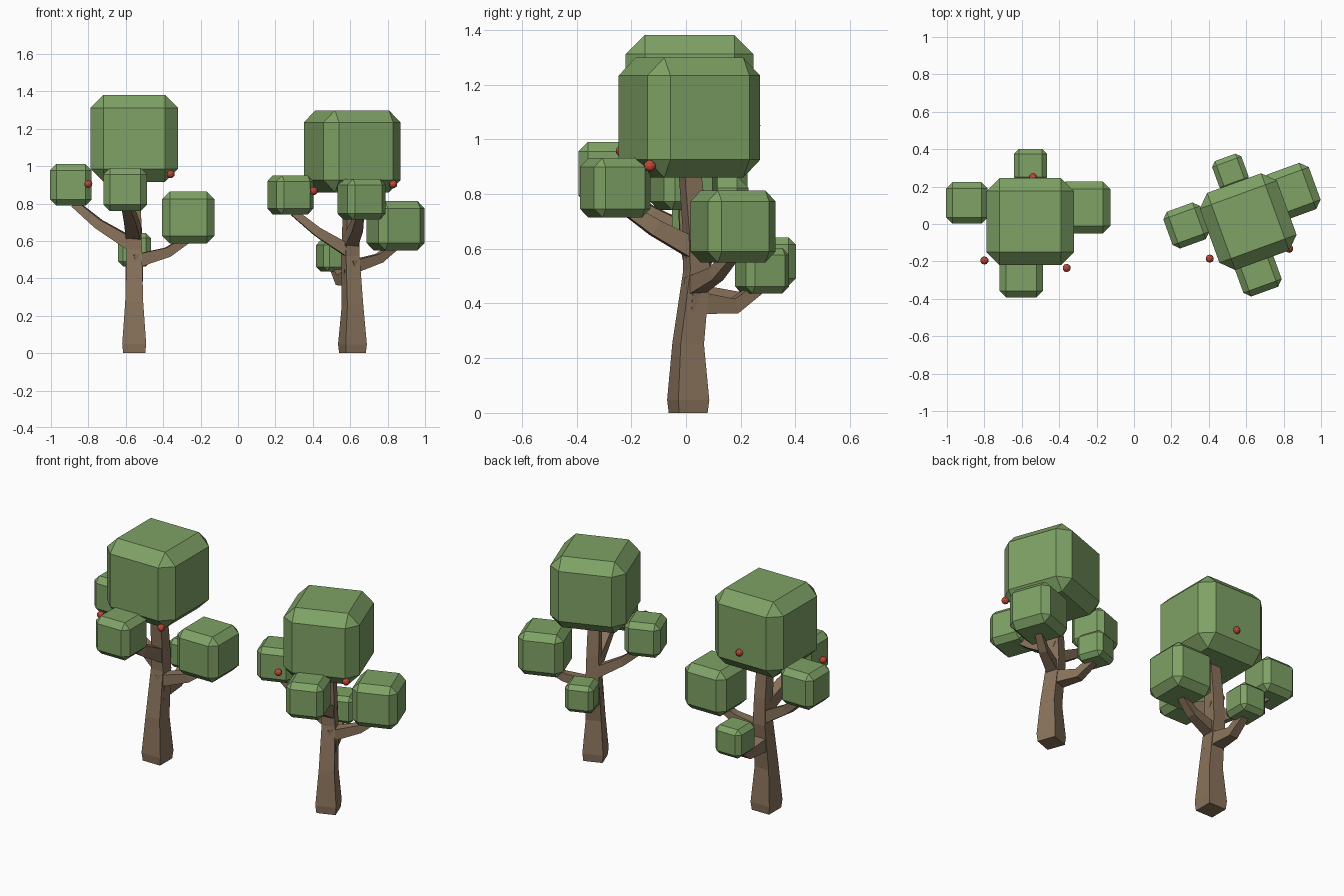
import bpy, bmesh
from math import radians
from mathutils import Matrix, Vector

if "Cube" in bpy.data.objects:
    bpy.data.objects.remove(bpy.data.objects["Cube"], do_unlink=True)


def material(name, rgb):
    m = bpy.data.materials.new(name)
    m.use_nodes = True
    m.diffuse_color = (*rgb, 1)
    m.node_tree.nodes["Principled BSDF"].inputs["Base Color"].default_value = (*rgb, 1)
    return m


LEAF = material("leaf green", (0.21, 0.36, 0.13))
BARK = material("bark brown", (0.25, 0.17, 0.105))
BERRY = material("berry red", (0.55, 0.07, 0.04))


def finish(bm, name, mat, matrix):
    bmesh.ops.recalc_face_normals(bm, faces=bm.faces)
    bm.transform(matrix)
    mesh = bpy.data.meshes.new(name)
    bm.to_mesh(mesh)
    bm.free()
    mesh.materials.append(mat)
    bpy.context.collection.objects.link(bpy.data.objects.new(name, mesh))


def leaf_block(name, center, size, matrix):
    """Cube with chamfered edges."""
    bm = bmesh.new()
    bmesh.ops.create_cube(bm, size=size)
    bmesh.ops.bevel(bm, geom=bm.edges[:], offset=size * 0.15, segments=1, affect='EDGES')
    finish(bm, name, LEAF, matrix @ Matrix.Translation(center))


def limb(name, path, side, matrix):
    """Square section swept along (x, y, z, half width) points."""
    bm = bmesh.new()
    pts = [Vector(p[:3]) for p in path]
    side = Vector(side).normalized()
    rings = []
    for i, p in enumerate(pts):
        along = (pts[min(i + 1, len(pts) - 1)] - pts[max(i - 1, 0)]).normalized()
        if i == 0 and p.z == 0:
            along = Vector((0, 0, 1))
        up = side.cross(along).normalized()
        r = path[i][3]
        rings.append([bm.verts.new(p + side * a * r + up * b * r)
                      for a, b in ((-1, -1), (1, -1), (1, 1), (-1, 1))])
    for lo, hi in zip(rings, rings[1:]):
        for k in range(4):
            n = (k + 1) % 4
            bm.faces.new((lo[k], lo[n], hi[n], hi[k]))
    bm.faces.new(rings[0])
    bm.faces.new(rings[-1])
    finish(bm, name, BARK, matrix)


def berry(name, center):
    bm = bmesh.new()
    bmesh.ops.create_icosphere(bm, subdivisions=2, radius=0.022)
    finish(bm, name, BERRY, Matrix.Translation(center))


TRUNK = [(0, 0, 0, .059), (0, 0, .05, .064), (0, 0, .27, .048),
         (0, .035, .55, .041), (0, .03, .7, .038), (0, .005, .96, .034)]
BRANCHES = {
    "right_branch": [(-.01, .03, .58, .035), (-.19, .06, .69, .026), (-.32, .1, .80, .02)],
    "left_branch": [(.0, .02, .49, .036), (.18, .05, .54, .026), (.3, .08, .62, .02)],
    "front_branch": [(0, .04, .63, .04), (-.02, -.13, .72, .032), (-.045, -.25, .80, .022)],
    "back_branch": [(0, .0, .43, .046), (0, .19, .415, .029), (0, .31, .50, .022)],
}
BLOCKS = {
    "crown": ((0, .005, 1.148), .467),
    "right_leaves": ((-.338, .105, .90), .222),
    "left_leaves": ((.29, .08, .725), .28),
    "front_leaves": ((-.048, -.285, .875), .232),
    "back_leaves": ((.002, .305, .553), .177),
}


def tree(label, x, angle, scale):
    m = (Matrix.Translation((x, .008, 0)) @ Matrix.Rotation(radians(angle), 4, 'Z')
         @ Matrix.Scale(scale, 4))
    limb(label + "_trunk", TRUNK, (1, 0, 0), m)
    for name, path in BRANCHES.items():
        run = Vector(path[-1][:3]) - Vector(path[0][:3])
        limb(f"{label}_{name}", path, run.cross((0, 0, 1)), m)
    for name, (center, size) in BLOCKS.items():
        leaf_block(f"{label}_{name}", center, size, m)


# Two copies of the tree, the second turned and a little smaller
tree("large_tree", -.555, 0, 1)
tree("small_tree", .612, 20, .94)

# Berries tucked against the leaves
for i, c in enumerate([(-.80, -.195, .905), (-.36, -.235, .957), (-.54, .25, 1.05),
                       (.405, -.185, .867), (.83, -.132, .903)]):
    berry(f"berry_{i + 1}", c)
